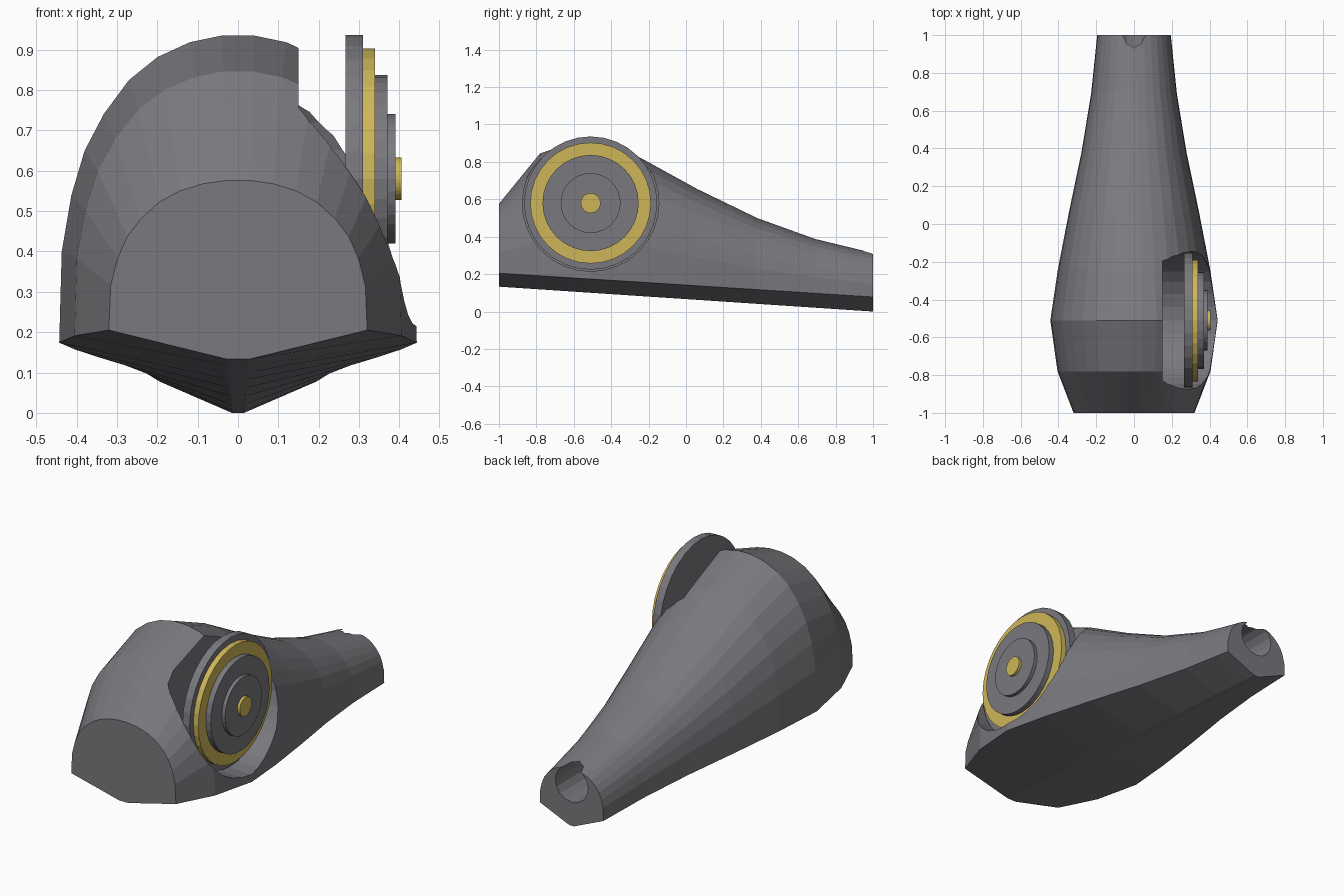
import bpy, bmesh, math
from mathutils import Matrix

if "Cube" in bpy.data.objects:
    bpy.data.objects.remove(bpy.data.objects["Cube"])


def material(name, rgb):
    m = bpy.data.materials.new(name)
    m.diffuse_color = (*rgb, 1)
    m.use_nodes = True
    m.node_tree.nodes["Principled BSDF"].inputs["Base Color"].default_value = m.diffuse_color
    return m


GREY = material("slate grey", (0.19, 0.19, 0.21))
GOLD = material("brass gold", (0.62, 0.47, 0.10))


def make_object(name, bm, mat):
    bmesh.ops.recalc_face_normals(bm, faces=bm.faces)
    me = bpy.data.meshes.new(name)
    bm.to_mesh(me)
    bm.free()
    me.materials.append(mat)
    ob = bpy.data.objects.new(name, me)
    bpy.context.collection.objects.link(ob)
    return ob


def cylinder(name, axis, start, end, radius, centre, mat, sides=32):
    """Cylinder along X or Y between start and end."""
    bm = bmesh.new()
    mid = (start + end) / 2
    if axis == 'X':
        rot, loc = Matrix.Rotation(math.pi / 2, 4, 'Y'), (mid, *centre)
    else:
        rot, loc = Matrix.Rotation(math.pi / 2, 4, 'X'), (centre[0], mid, centre[1])
    bmesh.ops.create_cone(bm, cap_ends=True, segments=sides, radius1=radius,
                          radius2=radius, depth=end - start,
                          matrix=Matrix.Translation(loc) @ rot)
    return make_object(name, bm, mat)


# Hull stations: y, half width, top height
STATIONS = [(-1, 0.32, 0.576), (-0.78, 0.405, 0.846), (-0.51, 0.443, 0.935),
            (-0.24, 0.403, 0.82), (0.06, 0.345, 0.655), (0.38, 0.278, 0.50),
            (0.69, 0.227, 0.388), (0.93, 0.202, 0.33), (1, 0.195, 0.315)]
# Half arch: fraction of width, fraction of height above the chine
ARCH = [(1, 0), (0.986, 0.296), (0.932, 0.48), (0.858, 0.625), (0.75, 0.745),
        (0.61, 0.855), (0.45, 0.93), (0.27, 0.978), (0.09, 1)]

# Hull: lofted arch over a shallow keel
bm = bmesh.new()
rings = []
for y, w, top in STATIONS:
    t = (y + 1) / 2
    chine = 0.205 - 0.127 * t
    keel = (0.028 - 0.013 * t, 0.133 * (1 - t))
    half = [keel] + [(a * w, chine + b * (top - chine)) for a, b in ARCH]
    ring = half + [(-x, z) for x, z in reversed(half)]
    rings.append([bm.verts.new((x, y, z)) for x, z in ring])
n = len(rings[0])
for a, b in zip(rings, rings[1:]):
    for i in range(n):
        j = (i + 1) % n
        bm.faces.new((a[i], a[j], b[j], b[i]))
bm.faces.new(rings[0])
bm.faces.new(rings[-1])
hull = make_object("hull", bm, GREY)

# Round side recess and rear bore cut from the hull
DIAL = (-0.51, 0.58)
cutters = [cylinder("recess_cutter", 'X', 0.15, 0.7, 0.365, DIAL, GREY),
           cylinder("bore_cutter", 'Y', 0.6, 1.1, 0.1, (0, 0.23), GREY, 16)]
for cutter in cutters:
    cutter.hide_render = True
    cutter.hide_set(True)
    mod = hull.modifiers.new(cutter.name, 'BOOLEAN')
    mod.operation = 'DIFFERENCE'
    mod.solver = 'EXACT'
    mod.object = cutter

# Stepped dial: start x, end x, radius
for name, x0, x1, r, mat in [("dial_base", 0.266, 0.31, 0.356, GREY),
                             ("dial_gold_ring", 0.31, 0.34, 0.323, GOLD),
                             ("dial_plate", 0.34, 0.37, 0.257, GREY),
                             ("dial_inner_plate", 0.37, 0.39, 0.16, GREY),
                             ("dial_hub", 0.39, 0.405, 0.053, GOLD)]:
    cylinder(name, 'X', x0, x1, r, DIAL, mat)
